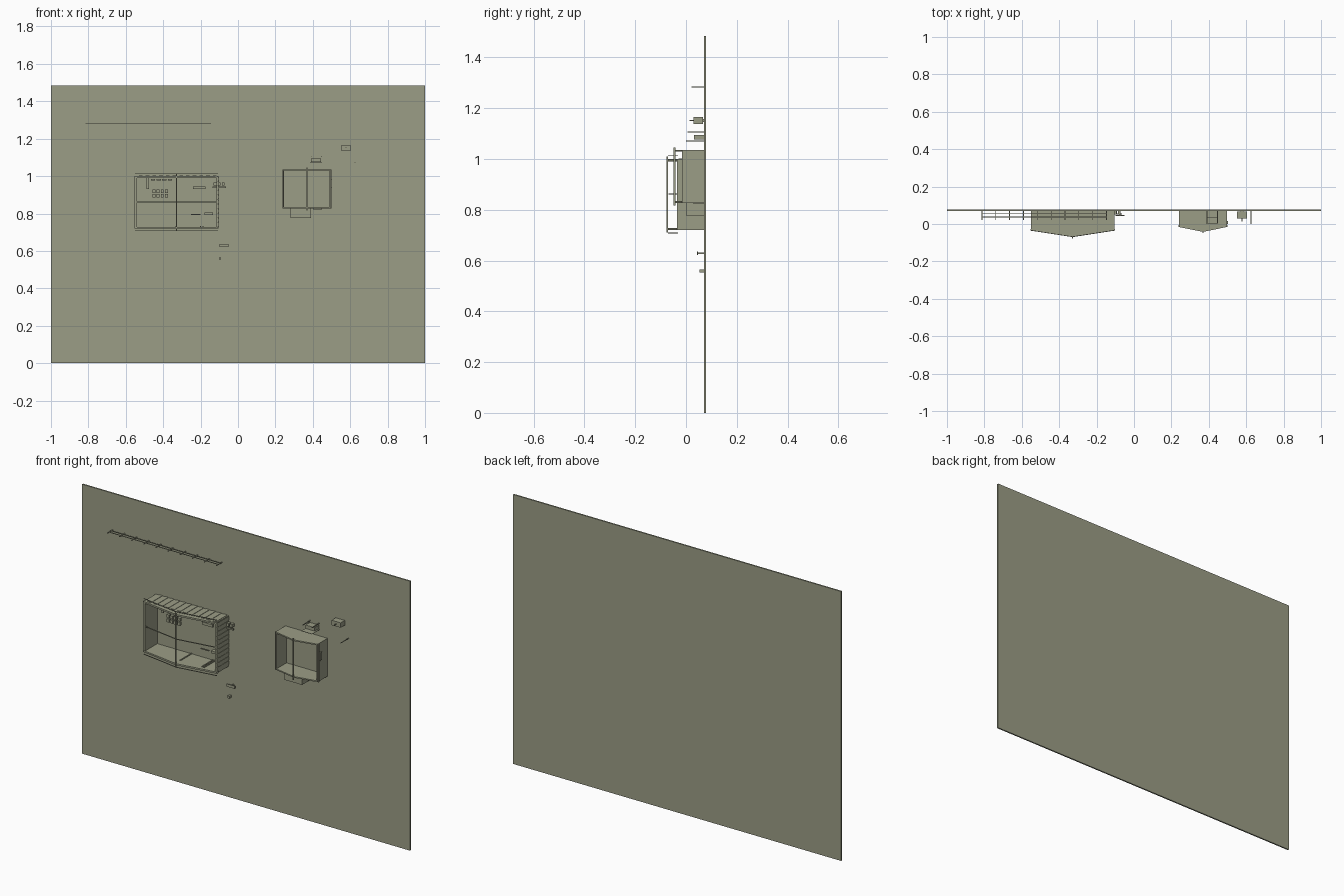
import bpy, bmesh

cube = bpy.data.objects.get("Cube")
if cube:
    bpy.data.objects.remove(cube, do_unlink=True)

mat = bpy.data.materials.new("olive_grey")
mat.use_nodes = True
colour = (0.33, 0.34, 0.24, 1)
mat.diffuse_color = colour
bsdf = mat.node_tree.nodes["Principled BSDF"]
bsdf.inputs["Base Color"].default_value = colour
bsdf.inputs["Roughness"].default_value = 0.9

WALL = 0.07  # front plane of the wall


def finish(name, bm):
    bmesh.ops.recalc_face_normals(bm, faces=bm.faces)
    mesh = bpy.data.meshes.new(name)
    bm.to_mesh(mesh)
    bm.free()
    mesh.materials.append(mat)
    ob = bpy.data.objects.new(name, mesh)
    bpy.context.collection.objects.link(ob)
    return ob


def prism(name, outline, z0, z1):
    """Extrude a plan outline upward from z0 to z1."""
    bm = bmesh.new()
    face = bm.faces.new([bm.verts.new((x, y, z0)) for x, y in outline])
    new = bmesh.ops.extrude_face_region(bm, geom=[face])["geom"]
    verts = [v for v in new if isinstance(v, bmesh.types.BMVert)]
    bmesh.ops.translate(bm, verts=verts, vec=(0, 0, z1 - z0))
    return finish(name, bm)


def box(name, x0, x1, y0, y1, z0, z1):
    return prism(name, [(x0, y0), (x1, y0), (x1, y1), (x0, y1)], z0, z1)


def bay(name, x0, x1, z0, z1, side_y, peak_y, t):
    """Open-fronted bay with a pointed floor and roof."""
    mid = (x0 + x1) / 2
    plan = [(x0, WALL), (x0, side_y), (mid, peak_y), (x1, side_y), (x1, WALL)]
    prism(name + "_floor", plan, z0, z0 + t)
    prism(name + "_roof", plan, z1 - t, z1)
    box(name + "_right_side", x0, x0 + t, side_y, WALL, z0, z1)
    box(name + "_left_side", x1 - t, x1, side_y, WALL, z0, z1)
    box(name + "_centre_post", mid - 0.003, mid + 0.003, peak_y - 0.007, peak_y, z0 - 0.01, z1 + 0.01)
    # Corner trims on the outside of both sides
    for tag, x in (("right", x0 - 0.004), ("left", x1 + 0.003)):
        box(f"{name}_{tag}_trim", x, x + 0.002, side_y, side_y + 0.01, z0, z1)


def bowed_rail(name, x0, x1, side_y, peak_y, z, h=0.004, d=0.004):
    mid = (x0 + x1) / 2
    prism(name, [(x0, side_y), (mid, peak_y), (x1, side_y),
                 (x1, side_y + d), (mid, peak_y + d), (x0, side_y + d)], z, z + h)


# Wall panel
box("wall_panel", -1, 1, WALL, 0.078, 0, 1.485)

# Large bay with rails, roof battens and side boards
bay("large_bay", -0.55, -0.107, 0.72, 1.0, -0.036, -0.07, 0.009)
bowed_rail("large_bay_middle_rail", -0.541, -0.116, -0.034, -0.068, 0.86)
bowed_rail("large_bay_upper_trim", -0.55, -0.107, -0.036, -0.07, 1.013, 0.003)
bowed_rail("large_bay_lower_trim", -0.55, -0.107, -0.036, -0.07, 0.707, 0.003)
for i in range(12):
    x = -0.53 + i * 0.036
    box(f"roof_batten_{i}", x, x + 0.02, -0.03, WALL, 1.0, 1.002)
for i in range(11):
    z = 0.73 + i * 0.0245
    box(f"side_board_{i}", -0.107, -0.105, -0.034, WALL, z, z + 0.021)

# Goods hung inside the large bay
for row in range(2):
    for col in range(4):
        x, z = -0.457 + col * 0.022, 0.886 + row * 0.024
        box(f"hung_tile_{row}_{col}", x, x + 0.016, 0.03, 0.045, z, z + 0.018)
box("hung_strip", -0.49, -0.475, 0.03, 0.034, 0.93, 0.99)
for i in range(4):
    x = -0.465 + i * 0.03
    box(f"ceiling_plate_{i}", x, x + 0.022, 0, 0.05, 0.976, 0.984)
box("upper_bracket", -0.24, -0.175, 0.03, 0.04, 0.93, 0.945)
box("lower_bracket", -0.25, -0.2, 0.03, 0.036, 0.793, 0.798)
box("lower_clamp", -0.178, -0.135, 0.02, 0.04, 0.793, 0.806)
for i in range(3):
    x = -0.215 + i * 0.012 - 0.12 * (i == 0)
    box(f"floor_slat_{i}", x, x + 0.006, -0.03, WALL, 0.729, 0.733)

# Fixture on the left outside of the large bay
box("fixture_arm", -0.135, -0.065, 0.05, 0.056, 0.936, 0.944)
for i in range(3):
    x = -0.13 + i * 0.022
    box(f"fixture_head_{i}", x, x + 0.015, 0.05, WALL, 0.95, 0.966)

# Small bay
bay("small_bay", 0.24, 0.497, 0.827, 1.036, -0.016, -0.042, 0.007)
box("small_bay_side_panel", 0.497, 0.502, 0, 0.015, 0.94, 0.985)
box("small_bay_sill_box", 0.28, 0.39, 0, WALL, 0.777, 0.827)
box("small_bay_vent", 0.4, 0.45, 0.03, WALL, 0.822, 0.827)

# Units above the small bay
box("upper_unit", 0.39, 0.445, 0.032, WALL, 1.076, 1.095)
box("upper_unit_shelf", 0.385, 0.45, 0.002, WALL, 1.071, 1.073)
for i in range(2):
    x = 0.39 + i * 0.055
    box(f"upper_arm_{i}", x, x + 0.004, 0.005, WALL, 1.104, 1.108)
box("lamp_body", 0.55, 0.605, 0.03, 0.066, 1.138, 1.165)
box("lamp_mount", 0.57, 0.585, 0.06, WALL, 1.145, 1.158)
box("lamp_spout", 0.576, 0.58, 0.014, 0.03, 1.15, 1.154)
box("thin_peg", 0.624, 0.627, 0, WALL, 1.069, 1.072)

# Rack of two rails with cross bars
for i, y in enumerate((0.036, 0.054)):
    box(f"rack_rail_{i}", -0.815, -0.145, y, y + 0.003, 1.282, 1.285)
for i in range(10):
    x = -0.815 + i * 0.074
    box(f"rack_bar_{i}", x, x + 0.004, 0.022, WALL, 1.281, 1.285)

# Small fittings below the large bay
box("small_plate", -0.1, -0.05, 0.043, 0.048, 0.621, 0.636)
box("small_plate_stem", -0.078, -0.072, 0.048, WALL, 0.626, 0.631)
box("small_knob", -0.102, -0.09, 0.053, WALL, 0.553, 0.565)
